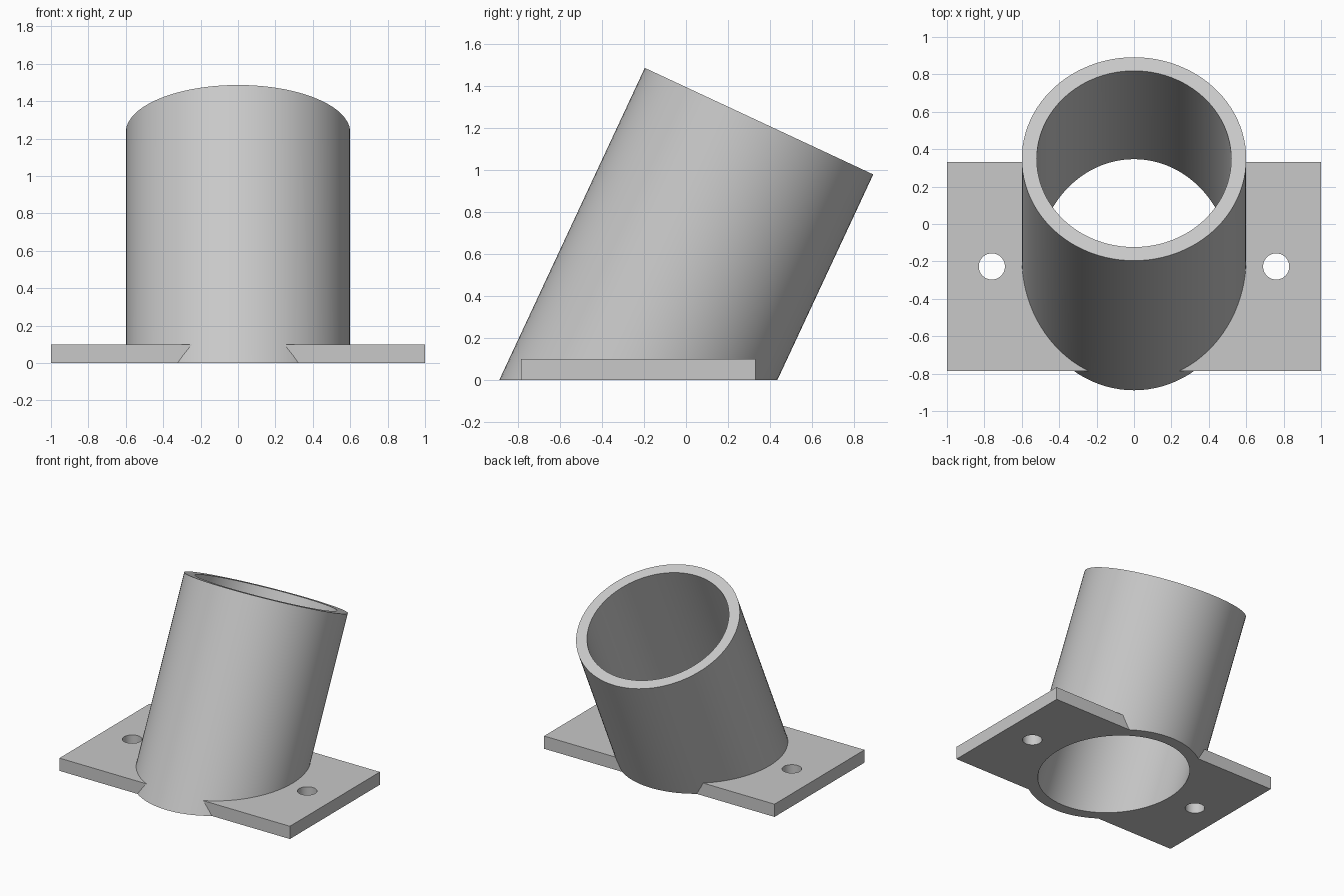
import bpy, bmesh
from math import sin, cos, pi, radians
from mathutils import Vector

TILT = radians(25)
BASE = Vector((0, -0.227, 0))
AXIS = Vector((0, sin(TILT), cos(TILT)))
SIDE = Vector((0, cos(TILT), -sin(TILT)))
LENGTH, OUTER, INNER = 1.36, 0.6, 0.52
SEGMENTS = 96

if "Cube" in bpy.data.objects:
    bpy.data.objects.remove(bpy.data.objects["Cube"], do_unlink=True)

grey = bpy.data.materials.new("light_grey")
grey.use_nodes = True
colour = (0.58, 0.58, 0.58, 1)
grey.diffuse_color = colour
grey.node_tree.nodes["Principled BSDF"].inputs["Base Color"].default_value = colour


def ring(bm, radius, along=None, level=0):
    """Circle square to the tilted axis, or slid along the axis to a level plane."""
    verts = []
    for i in range(SEGMENTS):
        a = 2 * pi * i / SEGMENTS
        p = BASE + Vector((radius * cos(a), 0, 0)) + SIDE * radius * sin(a)
        slide = along if along is not None else (level - p.z) / AXIS.z
        verts.append(bm.verts.new(p + AXIS * slide))
    return verts


def bridge(bm, a, b):
    for i in range(SEGMENTS):
        j = (i + 1) % SEGMENTS
        bm.faces.new((a[i], a[j], b[j], b[i]))


def make_object(name, bm):
    bmesh.ops.recalc_face_normals(bm, faces=bm.faces)
    mesh = bpy.data.meshes.new(name)
    bm.to_mesh(mesh)
    bm.free()
    mesh.materials.append(grey)
    obj = bpy.data.objects.new(name, mesh)
    bpy.context.scene.collection.objects.link(obj)
    return obj


def smooth(obj):
    obj.data.shade_smooth()
    obj.data.set_sharp_from_angle(angle=radians(30))


# Leaning tube: square-cut rim, foot cut level with the ground
bm = bmesh.new()
loops = [ring(bm, OUTER), ring(bm, OUTER, LENGTH),
         ring(bm, INNER, LENGTH), ring(bm, INNER)]
for k in range(4):
    bridge(bm, loops[k], loops[(k + 1) % 4])
smooth(make_object("tube", bm))

# Mounting plate
bm = bmesh.new()
bmesh.ops.create_cube(bm, size=1)
for v in bm.verts:
    v.co = (v.co.x * 2, v.co.y * 1.116 + BASE.y, v.co.z * 0.1 + 0.05)
plate = make_object("mounting_plate", bm)

# Cutter matching the outside of the tube
bm = bmesh.new()
low, high = ring(bm, OUTER, level=-0.2), ring(bm, OUTER, level=0.4)
bridge(bm, low, high)
bm.faces.new(low)
bm.faces.new(high)
cutters = [make_object("tube_cutter", bm)]

# Cutters for the screw holes
for side, x in (("left", 0.76), ("right", -0.76)):
    bm = bmesh.new()
    bmesh.ops.create_cone(bm, cap_ends=True, segments=48, radius1=0.07,
                          radius2=0.07, depth=0.5)
    bmesh.ops.translate(bm, verts=bm.verts, vec=(x, BASE.y, 0))
    cutters.append(make_object(side + "_hole_cutter", bm))

# Cut the plate, then discard the cutters
bpy.context.view_layer.objects.active = plate
for cutter in cutters:
    cutter.hide_render = True
    cut = plate.modifiers.new(cutter.name, "BOOLEAN")
    cut.operation = "DIFFERENCE"
    cut.solver = "EXACT"
    cut.object = cutter
    bpy.ops.object.modifier_apply(modifier=cut.name)
    bpy.data.objects.remove(cutter, do_unlink=True)
smooth(plate)
